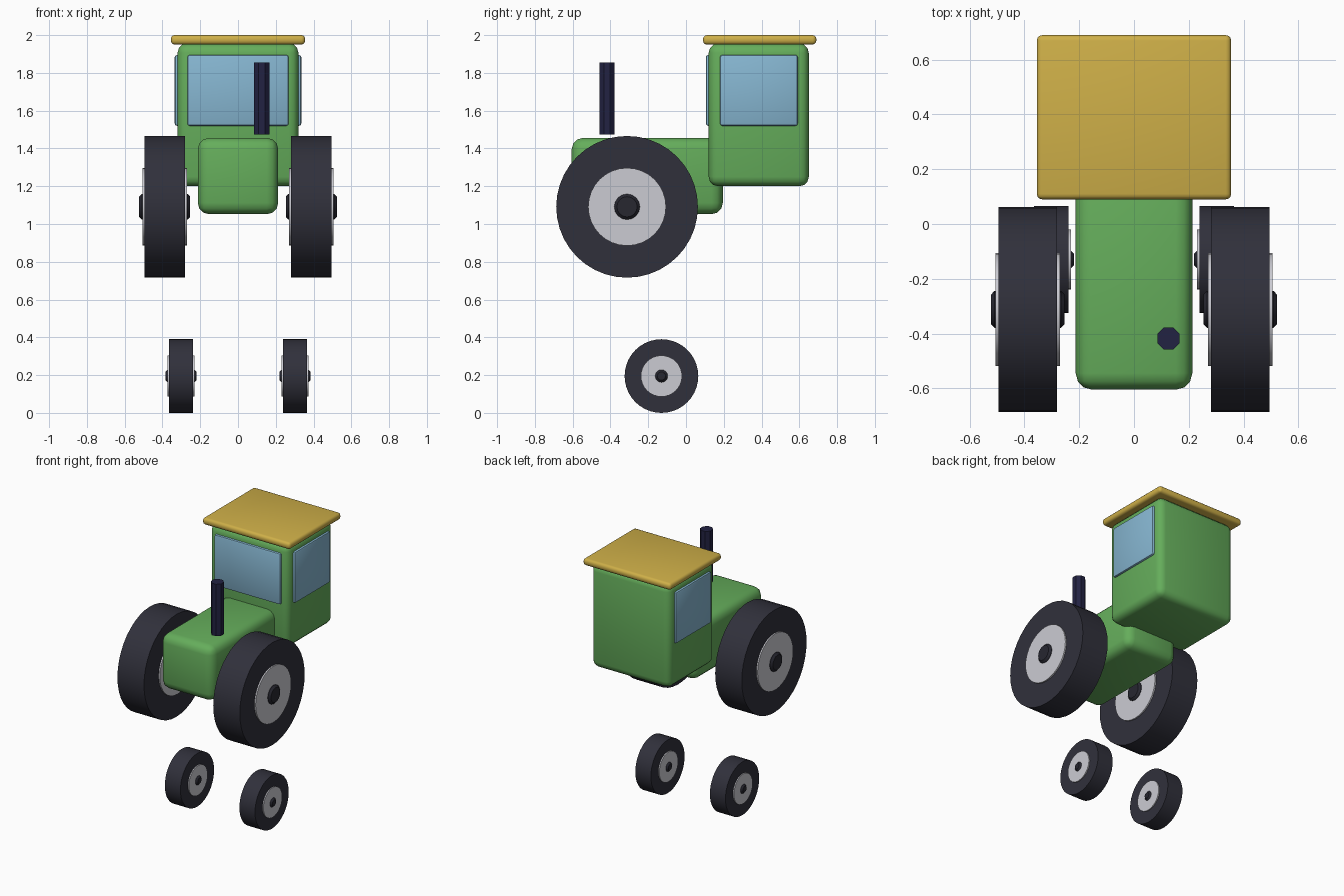
import bpy
import math

cube = bpy.data.objects.get("Cube")
if cube:
    bpy.data.objects.remove(cube, do_unlink=True)


def material(name, rgb):
    mat = bpy.data.materials.new(name)
    mat.use_nodes = True
    colour = (*rgb, 1.0)
    mat.diffuse_color = colour
    mat.node_tree.nodes["Principled BSDF"].inputs["Base Color"].default_value = colour
    return mat


GREEN = material("body green", (0.13, 0.42, 0.105))
YELLOW = material("roof yellow", (0.62, 0.43, 0.065))
GLASS = material("window blue", (0.24, 0.47, 0.64))
RUBBER = material("tyre black", (0.03, 0.03, 0.044))
SILVER = material("rim silver", (0.6, 0.6, 0.65))
HUB = material("hub black", (0.02, 0.02, 0.03))
PIPE = material("exhaust navy", (0.016, 0.016, 0.055))


def finish(obj, name, mat, bevel, segments):
    obj.name = name
    obj.data.materials.append(mat)
    bpy.ops.object.transform_apply(location=False, rotation=True, scale=True)
    if bevel:
        mod = obj.modifiers.new("rounded edges", 'BEVEL')
        mod.width = bevel
        mod.segments = segments
        mod.limit_method = 'ANGLE'
        mod.angle_limit = math.radians(40)
        bpy.ops.object.modifier_apply(modifier=mod.name)
    bpy.ops.object.shade_smooth_by_angle(angle=math.radians(32))
    return obj


def box(name, mat, xs, ys, zs, bevel, segments=3):
    spans = (xs, ys, zs)
    bpy.ops.mesh.primitive_cube_add(size=1, location=[(a + b) / 2 for a, b in spans])
    obj = bpy.context.object
    obj.scale = [b - a for a, b in spans]
    return finish(obj, name, mat, bevel, segments)


def cylinder(name, mat, centre, radius, length, sides, along_x=True, bevel=0):
    turn = (0, math.pi / 2, 0) if along_x else (0, 0, math.pi / 8)
    bpy.ops.mesh.primitive_cylinder_add(vertices=sides, radius=radius, depth=length,
                                        location=centre, rotation=turn)
    return finish(bpy.context.object, name, mat, bevel, 1)


def wheel(name, centre, tyre, rim, hub):
    # each size is (radius, width)
    cylinder(name + "_tyre", RUBBER, centre, *tyre, 40)
    cylinder(name + "_rim", SILVER, centre, *rim, 32)
    cylinder(name + "_hub", HUB, centre, *hub, 16, bevel=0.014)


# Body, cab and roof
box("hood", GREEN, (-0.213, 0.213), (-0.605, 0.195), (1.052, 1.456), 0.06)
box("cab", GREEN, (-0.32, 0.32), (0.12, 0.65), (1.2, 1.956), 0.05)
box("roof", YELLOW, (-0.355, 0.355), (0.09, 0.69), (1.95, 2.0), 0.02)

# Windows
GLASS_Z = (1.52, 1.895)
box("front_window", GLASS, (-0.268, 0.268), (0.105, 0.135), GLASS_Z, 0.012, 2)
for side, label in ((1, "left"), (-1, "right")):
    box(label + "_window", GLASS, sorted((side * 0.305, side * 0.335)),
        (0.18, 0.592), GLASS_Z, 0.012, 2)

# Exhaust
cylinder("exhaust_pipe", PIPE, (0.126, -0.418, 1.665), 0.044, 0.38, 8, along_x=False)

# Wheels
for side, label in ((1, "left"), (-1, "right")):
    wheel(label + "_large", (side * 0.388, -0.312, 1.091),
          (0.375, 0.215), (0.206, 0.235), (0.068, 0.27))
    wheel(label + "_small", (side * 0.302, -0.13, 0.195),
          (0.195, 0.126), (0.109, 0.142), (0.036, 0.165))
